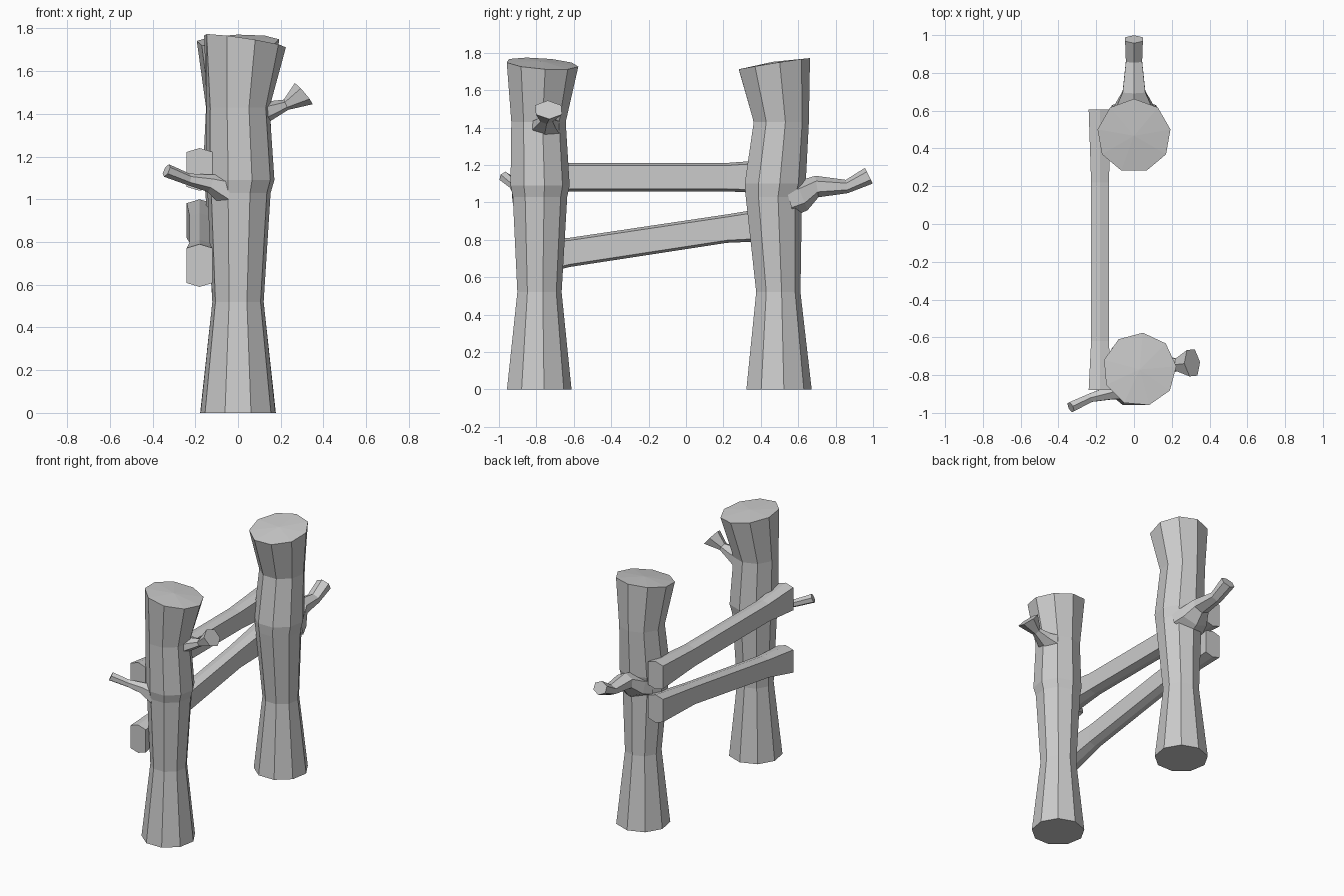
import bpy, bmesh, math
from mathutils import Vector

if "Cube" in bpy.data.objects:
    bpy.data.objects.remove(bpy.data.objects["Cube"])


def loft(name, rings, dome=0.0):
    """Skin a list of equal-length point rings and close both ends."""
    bm = bmesh.new()
    loops = [[bm.verts.new(p) for p in ring] for ring in rings]
    n = len(loops[0])
    for a, b in zip(loops, loops[1:]):
        for i in range(n):
            j = (i + 1) % n
            bm.faces.new((a[i], a[j], b[j], b[i]))
    bm.faces.new(loops[0][::-1])
    cap = bm.faces.new(loops[-1])
    if dome:
        centre = cap.calc_center_median() + Vector((0, 0, dome))
        bmesh.ops.poke(bm, faces=[cap])
        bm.verts.ensure_lookup_table()
        bm.verts[-1].co = centre
    bmesh.ops.recalc_face_normals(bm, faces=bm.faces)
    mesh = bpy.data.meshes.new(name)
    bm.to_mesh(mesh)
    bm.free()
    obj = bpy.data.objects.new(name, mesh)
    bpy.context.collection.objects.link(obj)
    return obj


def post(name, levels, tilt, turn, sides=9):
    """levels: (z, x, y, radius); the top ring is tilted by slopes (x, y)."""
    rings = []
    for k, (z, x, y, r) in enumerate(levels):
        top = k == len(levels) - 1
        ring = []
        for i in range(sides):
            a = math.radians(90 + (turn if top else 0)) + math.tau * i / sides
            dx, dy = r * math.cos(a), r * math.sin(a)
            dz = tilt[0] * dx + tilt[1] * dy if top else 0
            ring.append((x + dx, y + dy, z + dz))
        rings.append(ring)
    return loft(name, rings, dome=0.012)


def branch(name, stations, sides=6):
    """stations: (centre, direction, half width, half height)."""
    rings = []
    for c, d, w, h in stations:
        d = Vector(d).normalized()
        side = d.cross(Vector((0, 0, 1))).normalized()
        up = side.cross(d)
        rings.append([Vector(c) + side * w * math.cos(math.tau * (i + .5) / sides) / math.cos(math.pi / 6)
                      + up * h * math.sin(math.tau * (i + .5) / sides)
                      for i in range(sides)])
    return loft(name, rings)


def rail(name, stations):
    """stations: (y, z, half width, half height) of a six-sided plank."""
    rings = []
    for y, z, w, h in stations:
        sec = [(w, -.82 * h), (w, .82 * h), (0, h), (-w, .82 * h), (-w, -.82 * h), (0, -h)]
        rings.append([(-.18 + u, y, z + v) for u, v in sec])
    return loft(name, rings)


# Posts
post("front_post", [(0, 0, -.79, .178), (.52, 0, -.787, .122), (1.03, .005, -.785, .15),
                    (1.09, .01, -.785, .163), (1.43, 0, -.793, .15), (1.742, .03, -.77, .195)],
     (-.15, -.07), -5)
post("back_post", [(0, 0, .492, .18), (.52, 0, .49, .122), (1.03, 0, .465, .155),
                   (1.10, 0, .472, .168), (1.43, 0, .505, .152), (1.74, 0, .467, .196)],
     (.02, .16), 0)

# Rails
rail("upper_rail", [(-.88, 1.14, .06, .10), (-.62, 1.135, .047, .076),
                    (.22, 1.135, .047, .076), (.605, 1.14, .06, .10)])
rail("lower_rail", [(-.88, .69, .06, .10), (-.62, .733, .047, .078),
                    (.22, .86, .047, .076), (.605, .90, .06, .10)])

# Branch stubs
branch("right_branch", [((.09, -.76, 1.40), (1, 0, .1), .085, .07),
                        ((.15, -.755, 1.415), (1, 0, .2), .06, .045),
                        ((.225, -.745, 1.443), (1, 0, .45), .032, .026),
                        ((.308, -.735, 1.495), (1, .1, .85), .07, .065)])
branch("left_branch", [((-.06, -.86, 1.04), (-1, -.3, .1), .07, .08),
                       ((-.13, -.895, 1.075), (-1, -.25, .3), .035, .042),
                       ((-.23, -.92, 1.093), (-1, -.4, .1), .023, .028),
                       ((-.335, -.97, 1.135), (-1, -.5, .5), .027, .032)])
branch("back_branch", [((0, .55, 1.02), (0, 1, .3), .125, .10),
                       ((0, .62, 1.035), (0, 1, .4), .10, .082),
                       ((0, .70, 1.085), (0, 1, .15), .06, .058),
                       ((0, .86, 1.085), (0, 1, .15), .043, .036),
                       ((0, .978, 1.143), (0, 1, .5), .047, .047)])
